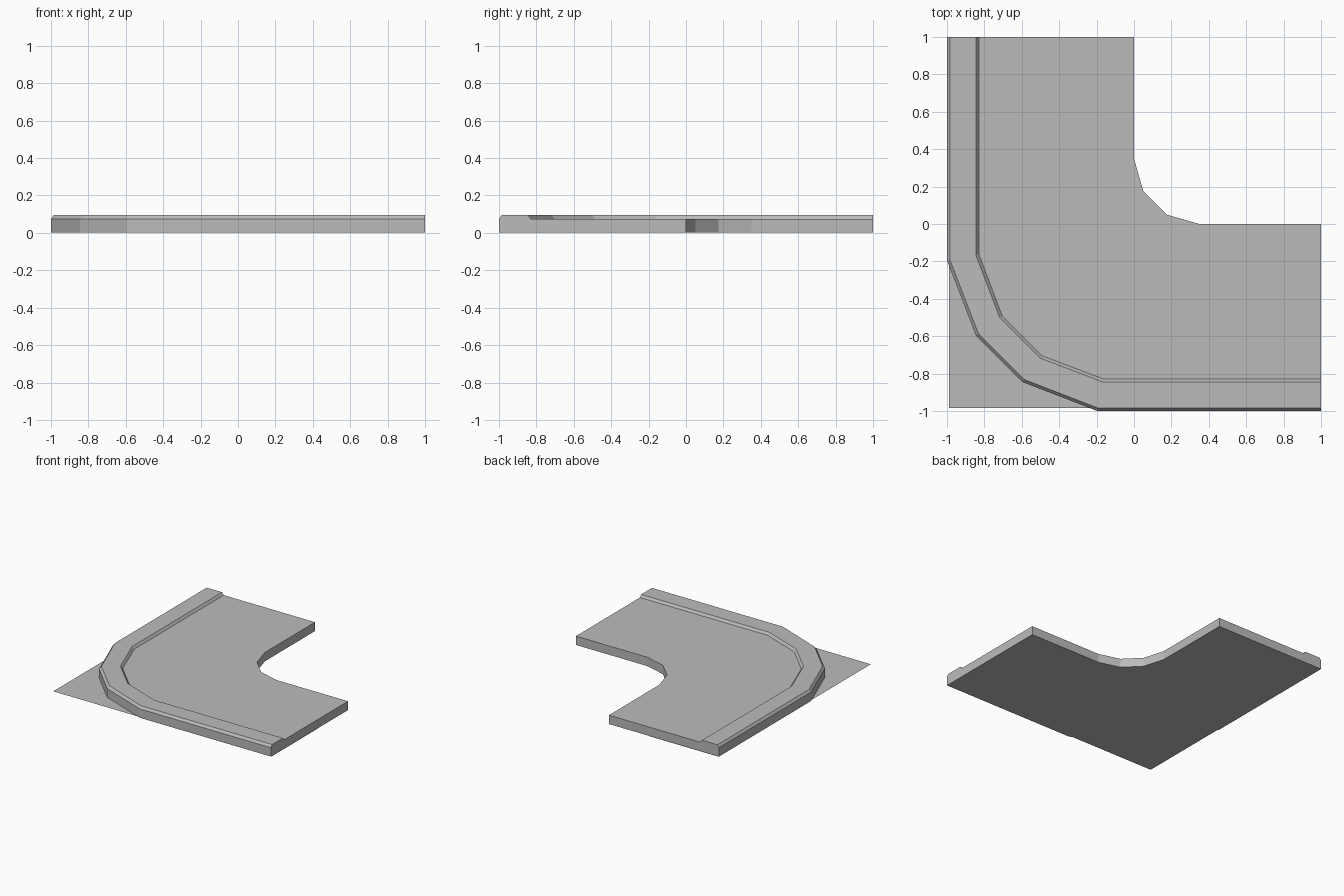
import bpy
import bmesh

cube = bpy.data.objects.get("Cube")
if cube:
    bpy.data.objects.remove(cube)

grey = bpy.data.materials.new("concrete grey")
grey.use_nodes = True
colour = (0.5, 0.5, 0.5, 1)
grey.diffuse_color = colour
grey.node_tree.nodes["Principled BSDF"].inputs["Base Color"].default_value = colour


def finish(name, bm):
    bmesh.ops.recalc_face_normals(bm, faces=bm.faces)
    mesh = bpy.data.meshes.new(name)
    bm.to_mesh(mesh)
    bm.free()
    mesh.materials.append(grey)
    obj = bpy.data.objects.new(name, mesh)
    bpy.context.collection.objects.link(obj)
    return obj


BOTTOM, ROAD, KERB = 0.002, 0.075, 0.095

# Half of each edge line, from the back end to the middle of the bend
outer_edge = [(-1, 1), (-1, -0.195), (-0.845, -0.597)]
kerb_outer = [(-0.985, 1), (-0.985, -0.19), (-0.832, -0.585)]
kerb_inner = [(-0.845, 1), (-0.845, -0.167), (-0.718, -0.5)]
road_edge = [(-0.83, 1), (-0.83, -0.16), (-0.705, -0.49)]
inner_edge = [(0, 1), (0, 0.35), (0.05, 0.175)]


def whole(half):
    """Mirror a half line across the diagonal of the bend."""
    return half + [(y, x) for x, y in reversed(half)]


# Road bend with raised kerb: loft the edge lines into a closed section
bm = bmesh.new()
section = [(outer_edge, BOTTOM), (outer_edge, ROAD), (kerb_outer, KERB),
           (kerb_inner, KERB), (road_edge, ROAD), (inner_edge, ROAD),
           (inner_edge, BOTTOM)]
lines = [[bm.verts.new((x, y, z)) for x, y in whole(half)] for half, z in section]
for a, b in zip(lines, lines[1:] + lines[:1]):
    for i in range(len(a) - 1):
        bm.faces.new((a[i], a[i + 1], b[i + 1], b[i]))
for end in (0, -1):
    bm.faces.new([line[end] for line in lines])
finish("road_bend", bm)

# Thin ground sheet that fills the square outer corner
bm = bmesh.new()
outline = [(-0.99, 1), (-0.99, -0.985), (1, -0.985), (1, -0.39), (0, 0), (-0.36, 1)]
bm.faces.new([bm.verts.new((x, y, 0)) for x, y in outline])
sheet = finish("ground_sheet", bm)
sheet.data.flip_normals() if sheet.data.polygons[0].normal.z < 0 else None
